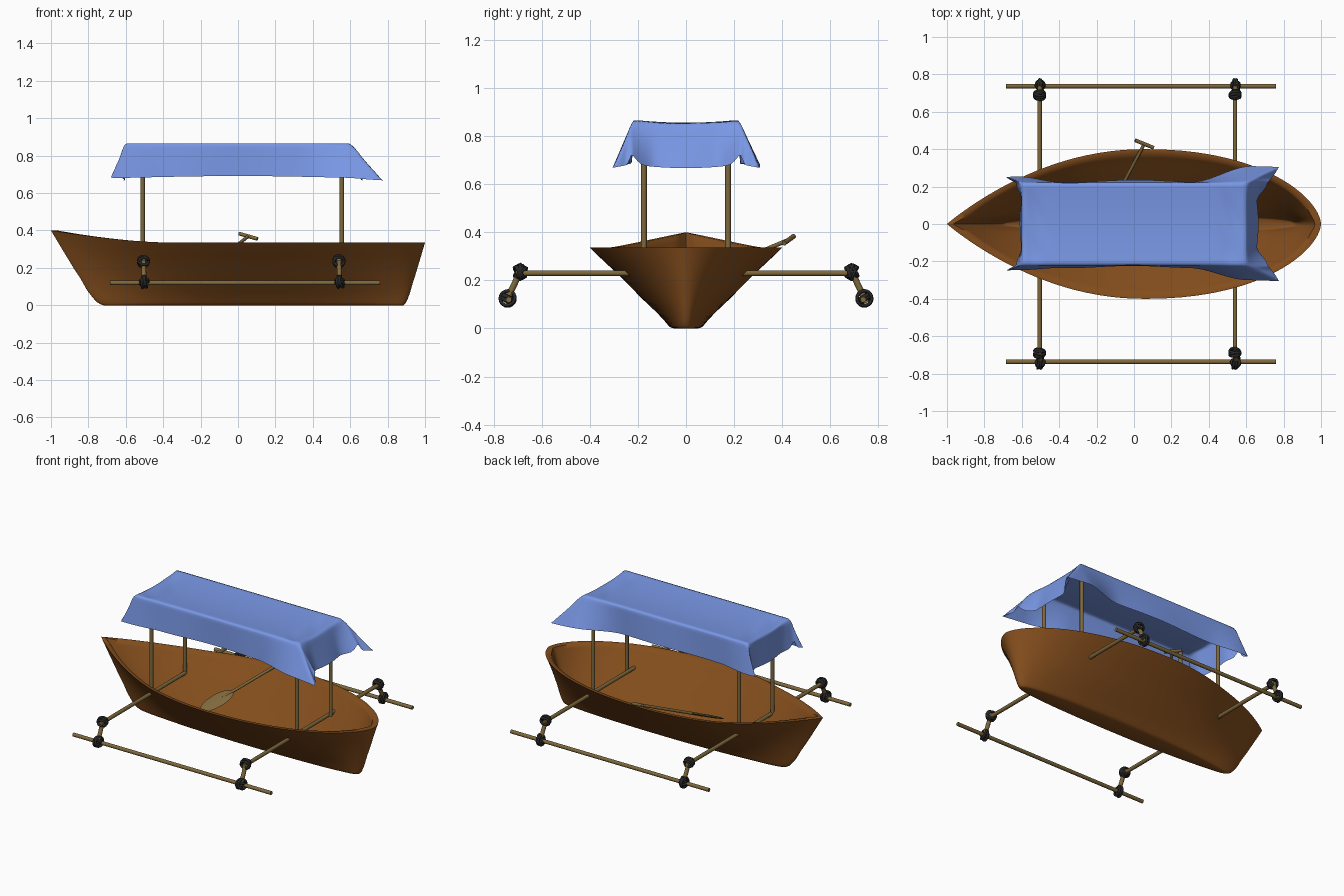
import bpy, bmesh, math, random
from mathutils import Vector, Matrix

if "Cube" in bpy.data.objects:
    bpy.data.objects.remove(bpy.data.objects["Cube"])
random.seed(4)

def material(name, rgb):
    m = bpy.data.materials.new(name)
    m.diffuse_color = (*rgb, 1)
    m.use_nodes = True
    m.node_tree.nodes["Principled BSDF"].inputs["Base Color"].default_value = m.diffuse_color
    return m

WOOD = material("hull_brown", (0.23, 0.075, 0.012))
BAMBOO = material("bamboo", (0.21, 0.14, 0.045))
CLOTH = material("blue_cloth", (0.19, 0.31, 0.78))
ROPE = material("dark_rope", (0.02, 0.02, 0.02))

def finish(name, bm, mat, angle=40):
    me = bpy.data.meshes.new(name)
    bm.to_mesh(me)
    bm.free()
    ob = bpy.data.objects.new(name, me)
    bpy.context.collection.objects.link(ob)
    me.materials.append(mat)
    bpy.ops.object.select_all(action='DESELECT')
    ob.select_set(True)
    bpy.context.view_layer.objects.active = ob
    bpy.ops.object.shade_smooth_by_angle(angle=math.radians(angle))
    return ob

def add_rod(bm, a, b, r, seg=16):
    a, b = Vector(a), Vector(b)
    rot = (b - a).to_track_quat('Z', 'Y').to_matrix().to_4x4()
    bmesh.ops.create_cone(bm, cap_ends=True, segments=seg, radius1=r, radius2=r,
                          depth=(b - a).length, matrix=Matrix.Translation((a + b) / 2) @ rot)

def rod(name, a, b, r=0.012):
    bm = bmesh.new()
    add_rod(bm, a, b, r)
    return finish(name, bm, BAMBOO)

def add_torus(bm, center, axis, R, r, n=20, k=8):
    rot = Vector(axis).to_track_quat('Z', 'Y').to_matrix()
    rows = []
    for i in range(n):
        t = 2 * math.pi * i / n
        rows.append([bm.verts.new(Vector(center) + rot @ Vector((
            (R + r * math.cos(p)) * math.cos(t), (R + r * math.cos(p)) * math.sin(t), r * math.sin(p))))
            for p in (2 * math.pi * j / k for j in range(k))])
    for i in range(n):
        for j in range(k):
            bm.faces.new((rows[i][j], rows[(i + 1) % n][j], rows[(i + 1) % n][(j + 1) % k], rows[i][(j + 1) % k]))

def smooth(lo, hi, x):
    t = min(1, max(0, (x - lo) / (hi - lo)))
    return t * t * (3 - 2 * t)

# Hull: shell lofted from a narrow keel outline to the wide rim outline, with an inner skin
def rim_width(x):
    if x < 0.05:
        return 0.4 * max(0, 1 - ((0.05 - x) / 1.05) ** 2.0) ** 0.97
    return 0.4 * max(0, 1 - ((x - 0.05) / 0.95) ** 2.2) ** 0.6

N = 48
outer = [(0, -0.05, 0), (0.012, -0.005, 0.05), (0.04, 0.025, 0.12), (0.1, 0.075, 0.2), (0.2, 0.17, 0.31),
         (0.35, 0.33, 0.43), (0.5, 0.48, 0.57), (0.65, 0.63, 0.7), (0.8, 0.79, 0.83), (0.93, 0.93, 0.94), (1, 1, 1)]
WALL = 0.022
bm = bmesh.new()
rings = []
for inset, levels in ((0, outer), (WALL, outer[::-1])):
    for h, fy, fx in levels:
        ring = []
        for i in range(2 * N):
            t = math.pi * i / N
            x = -math.cos(t)
            side = math.copysign(1, math.sin(t)) if i % N else 0
            w = rim_width(x)
            top = 0.336 + 0.064 * max(0, (-x - 0.4) / 0.6) ** 1.5
            keel_x = 0.082 + 0.802 * x
            keel_w = 0.066 * (w / 0.4) ** 0.6
            px = keel_x + (x - keel_x) * fx
            py = keel_w + (w - keel_w) * fy
            py = max(py - inset * min(1, py / 0.06), 0)
            px -= inset * x * abs(x) ** 3 * 1.5
            pz = top * h + inset * (1 - h) ** 2
            ring.append(bm.verts.new((px, side * py, pz)))
        rings.append(ring)
for lo, hi in zip(rings, rings[1:]):
    for i in range(2 * N):
        j = (i + 1) % (2 * N)
        bm.faces.new((lo[j], lo[i], hi[i], hi[j]))
for base in (rings[0], rings[-1]):
    for i in range(N):
        quad = [base[i], base[i + 1], base[-i - 1], base[-i]]
        bm.faces.new(list(dict.fromkeys(quad)))
bmesh.ops.recalc_face_normals(bm, faces=bm.faces)
finish("hull", bm, WOOD, 70)

# Canopy: rectangular cloth draped over its frame, with flared corner folds
HALF, SIDE, DROP = 0.6, 0.22, 0.185
def drape(u, v):
    a, b = max(abs(u) - HALF, 0) / DROP, max(abs(v) - SIDE, 0) / DROP
    sx, sy = math.copysign(1, u), math.copysign(1, v)
    m = min(a, b)
    corner = smooth(0.12, SIDE, abs(v))
    if u > 0:  # stern end flares wide
        x = min(u, HALF) + a * (0.06 + 0.06 * corner) + 0.055 * m
        y = min(abs(v), SIDE) + 0.075 * b * smooth(0.3, 0.62, u) + 0.01 * b
    else:      # bow end hangs straighter
        x = min(-u, HALF) + 0.078 * corner * a ** 0.5 * (0.4 + 0.6 * min(b, 1)) + 0.005 * a
        y = min(abs(v), SIDE) + 0.02 * b * smooth(0.4, 0.62, -u) + 0.01 * b
    z = 0.868 - DROP * max(a, b) - (0.015 * m if u > 0 else 0)
    # sag, end wrinkles and hem waves
    z -= 0.012 * max(0, 1 - (v / SIDE) ** 2)
    z += 0.04 * a * math.exp(-((abs(v) - 0.23) / 0.03) ** 2)
    near_end = math.exp(-((abs(u) - 0.53) / 0.05) ** 2) * max(0, 1 - (v / SIDE) ** 4)
    z -= near_end * (0.006 + 0.007 * math.sin(25 * v + 60 * u))
    y += 0.006 * b * math.sin(9 * u + 1.5 * sy) * (1 - min(a, 1))
    x += 0.006 * a * (1 - min(b, 1)) * math.cos(16 * v)
    z += 0.008 * b * (1 - a) * math.cos(3 * u) - 0.004 * a * (1 - b) * math.cos(6 * v)
    return sx * x, sy * y, z

def spread(flat, n_flat, n_skirt):
    skirt = [flat + DROP * i / n_skirt for i in range(1, n_skirt + 1)]
    return [-s for s in reversed(skirt)] + [-flat + 2 * flat * i / n_flat for i in range(n_flat + 1)] + skirt

us, vs = spread(HALF, 60, 12), spread(SIDE, 24, 12)
bm = bmesh.new()
grid = [[bm.verts.new(drape(u, v)) for v in vs] for u in us]
for i in range(len(us) - 1):
    for j in range(len(vs) - 1):
        bm.faces.new((grid[i][j], grid[i + 1][j], grid[i + 1][j + 1], grid[i][j + 1]))
for _ in range(2):
    bmesh.ops.smooth_vert(bm, verts=[v for v in bm.verts if not v.is_boundary], factor=0.4,
                          use_axis_x=True, use_axis_y=True, use_axis_z=True)
finish("canopy", bm, CLOTH, 80)

# Rope lashing: several tilted loops round a joint
def lashing(name, center, axes):
    bm = bmesh.new()
    for axis, R in axes:
        axis = Vector(axis).normalized()
        for k in (-1, 0, 1):
            tilt = Vector([random.uniform(-0.3, 0.3) for _ in range(3)])
            add_torus(bm, Vector(center) + axis * 0.008 * k, axis + tilt, R, 0.007)
    finish(name, bm, ROPE, 60)

# Cross beams, canopy poles, struts and lashings
for tag, bx, px in (("bow", -0.505, -0.51), ("stern", 0.54, 0.555)):
    rod(tag + "_cross_beam", (bx, -0.71, 0.23), (bx, 0.71, 0.23))
    for side, s in (("front", -1), ("back", 1)):
        name = f"{tag}_{side}_"
        rod(name + "canopy_pole", (px, s * 0.175, 0.225), (px, s * 0.175, 0.842))
        upper, lower = Vector((bx, s * 0.69, 0.235)), Vector((bx + 0.003, s * 0.742, 0.125))
        d = (lower - upper).normalized()
        rod(name + "strut", upper - d * 0.02, lower + d * 0.02, 0.013)
        lashing(name + "upper_lashing", upper, [((0, 1, 0.6), 0.028), ((0, 1, -0.6), 0.028)])
        lashing(name + "lower_lashing", lower, [((1, 0, 0.1), 0.031), (d, 0.022)])

# Outrigger rails
for side, s in (("front", -1), ("back", 1)):
    rod(side + "_outrigger_rail", (-0.685, s * 0.737, 0.12), (0.76, s * 0.737, 0.12))

# Paddle: shaft, cross grip and flat oval blade
grip, tip = Vector((0.055, 0.428, 0.369)), Vector((-0.215, -0.08, 0.155))
d = (tip - grip).normalized()
across = Vector((-0.896, 0.36, 0.26))
across = (across - d * across.dot(d)).normalized()
bm = bmesh.new()
add_rod(bm, grip, grip + d * 0.46, 0.009, 12)
add_rod(bm, grip - across * 0.055, grip + across * 0.055, 0.01, 12)
rot = Matrix((across, d, across.cross(d))).transposed().to_4x4()
bmesh.ops.create_uvsphere(bm, u_segments=24, v_segments=12, radius=1,
                          matrix=Matrix.Translation(tip - d * 0.115) @ rot @ Matrix.Diagonal((0.052, 0.115, 0.008, 1)))
finish("paddle", bm, BAMBOO)
